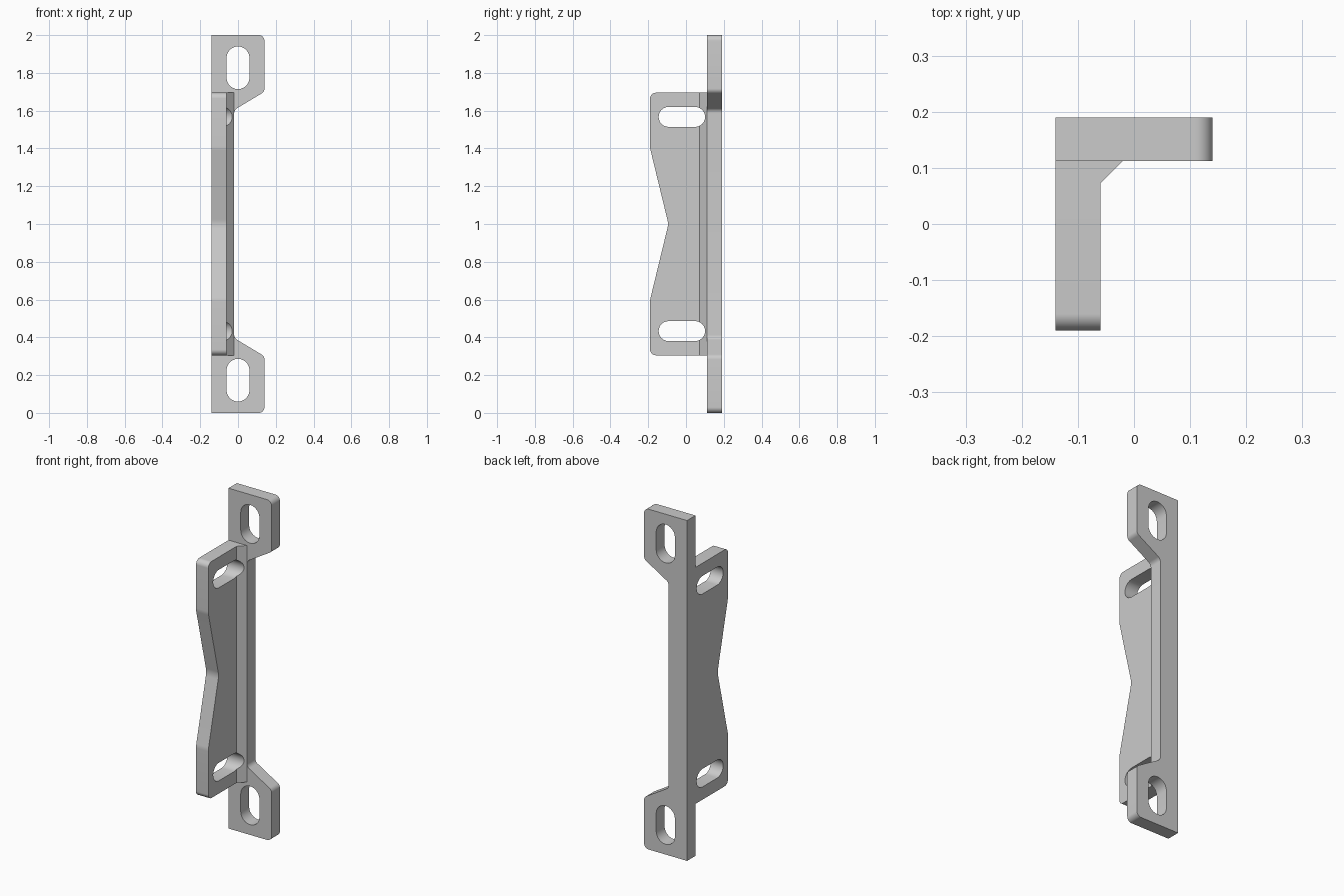
import bpy
import bmesh
from math import sin, cos, tan, pi, radians
from mathutils import Vector

if "Cube" in bpy.data.objects:
    bpy.data.objects.remove(bpy.data.objects["Cube"])

grey = bpy.data.materials.new("plain_grey")
grey.use_nodes = True
grey.diffuse_color = (0.6, 0.6, 0.6, 1)
grey.node_tree.nodes["Principled BSDF"].inputs["Base Color"].default_value = (0.6, 0.6, 0.6, 1)


def rounded(corners, steps=8):
    """Turn (u, v, radius) corners into an outline with filleted corners."""
    pts = []
    for i, (u, v, r) in enumerate(corners):
        p = Vector((u, v))
        if r == 0:
            pts.append(p)
            continue
        a = (Vector(corners[i - 1][:2]) - p).normalized()
        b = (Vector(corners[(i + 1) % len(corners)][:2]) - p).normalized()
        half = a.angle(b) / 2
        centre = p + (a + b).normalized() * r / sin(half)
        start = p + a * r / tan(half) - centre
        end = p + b * r / tan(half) - centre
        for k in range(steps + 1):
            pts.append(centre + start.lerp(end, k / steps).normalized() * r)
    return pts


def slot(u, v, du, dv, r, steps=12):
    """Stadium outline: arcs around two centres offset by (du, dv)."""
    base = 0 if dv else -pi / 2
    return [Vector((u + s * du + r * cos(base + t + pi * k / steps),
                    v + s * dv + r * sin(base + t + pi * k / steps)))
            for s, t in ((1, 0), (-1, pi)) for k in range(steps + 1)]


def extrude(name, pts, place, lo, hi):
    """Prism of an outline; place maps (u, v, depth) to a 3D position."""
    bm = bmesh.new()
    bottom = [bm.verts.new(place(p.x, p.y, lo)) for p in pts]
    top = [bm.verts.new(place(p.x, p.y, hi)) for p in pts]
    bm.faces.new(bottom)
    bm.faces.new(top)
    n = len(pts)
    for i in range(n):
        j = (i + 1) % n
        bm.faces.new((bottom[i], bottom[j], top[j], top[i]))
    bmesh.ops.recalc_face_normals(bm, faces=bm.faces)
    mesh = bpy.data.meshes.new(name)
    bm.to_mesh(mesh)
    bm.free()
    mesh.materials.append(grey)
    ob = bpy.data.objects.new(name, mesh)
    bpy.context.collection.objects.link(ob)
    return ob


def cut(ob, cutters):
    """Cut the holes into a part and shade it."""
    bpy.ops.object.select_all(action="DESELECT")
    ob.select_set(True)
    bpy.context.view_layer.objects.active = ob
    for c in cutters:
        mod = ob.modifiers.new("slot", "BOOLEAN")
        mod.operation = "DIFFERENCE"
        mod.solver = "EXACT"
        mod.object = c
        bpy.ops.object.modifier_apply(modifier=mod.name)
    bpy.ops.object.shade_smooth_by_angle(angle=radians(20))


def mirrored(lower):
    """Complete a lower half outline by reflecting it about z = 1."""
    return lower + [(u, 2 - v, r) for u, v, r in reversed(lower) if v != 1]


def facing_front(u, v, d):
    return (u, d, v)


def facing_side(u, v, d):
    return (d, u, v)


def lying_flat(u, v, d):
    return (u, v, d)


# Back plate with two wide ends
plate = extrude("back_plate", rounded(mirrored([
    (-0.14, 0, 0), (0.14, 0, 0.03), (0.14, 0.3, 0.03), (-0.02, 0.396, 0.03)])),
    facing_front, 0.112, 0.19)

# Side flange with a shallow V in its free edge
flange = extrude("side_flange", rounded(mirrored([
    (0.112, 0.305, 0), (-0.19, 0.305, 0.03), (-0.19, 0.6, 0.1), (-0.093, 1, 0.1)])),
    facing_side, -0.14, -0.06)

# Sloped strip filling the inside corner
strip = extrude("corner_strip", [Vector(p) for p in (
    (-0.06, 0.072), (-0.02, 0.112), (-0.06, 0.112))], lying_flat, 0.305, 1.695)

# Elongated holes
plate_cutters, side_cutters = [], []
for side, z_plate, z_flange in (("lower", 0.173, 0.433), ("upper", 1.827, 1.567)):
    plate_cutters.append(extrude(side + "_plate_slot_cutter",
                                 slot(0, z_plate, 0, 0.052, 0.061), facing_front, 0, 0.3))
    side_cutters.append(extrude(side + "_flange_slot_cutter",
                                slot(-0.022, z_flange, 0.07, 0, 0.053), facing_side, -0.3, 0.1))
cut(plate, plate_cutters)
cut(flange, side_cutters)
cut(strip, side_cutters)
for c in plate_cutters + side_cutters:
    bpy.data.objects.remove(c)
